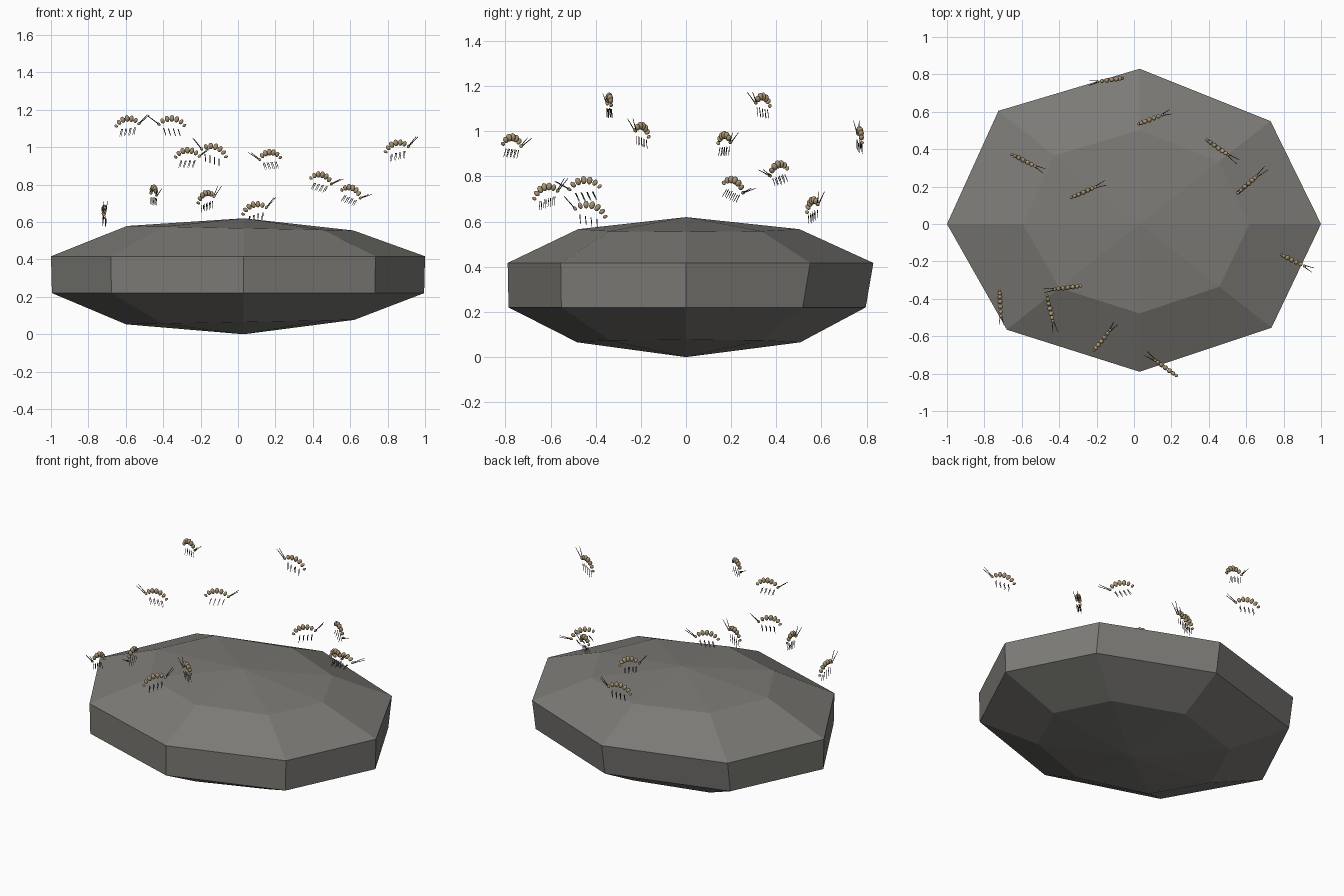
import bpy, bmesh, math
from mathutils import Vector, Matrix

cube = bpy.data.objects.get("Cube")
if cube:
    bpy.data.objects.remove(cube)


def material(name, color):
    mat = bpy.data.materials.new(name)
    mat.use_nodes = True
    mat.diffuse_color = (*color, 1)
    mat.node_tree.nodes["Principled BSDF"].inputs["Base Color"].default_value = (*color, 1)
    return mat


stone = material("grey stone", (0.20, 0.195, 0.18))
shell = material("tan shell", (0.40, 0.30, 0.17))
dark = material("dark limb", (0.05, 0.04, 0.03))


def finish_mesh(bm, name, mat):
    mesh = bpy.data.meshes.new(name)
    bm.to_mesh(mesh)
    bm.free()
    mesh.materials.append(mat)
    return mesh


def place(name, mesh, matrix=Matrix()):
    obj = bpy.data.objects.new(name, mesh)
    bpy.context.collection.objects.link(obj)
    obj.matrix_world = matrix
    return obj


# Boulder: an uneven octagon stacked in four rings between two poles
outline = [(1, 0), (0.73, 0.55), (0.03, 0.83), (-0.725, 0.605),
           (-1, 0), (-0.68, -0.565), (0.03, -0.79), (0.735, -0.555)]
levels = [(0.61, 0.065), (0.995, 0.22), (1, 0.417), (0.605, 0.567)]
bm = bmesh.new()
rings = []
for scale, z in levels:
    tilt = 0.012 if z < 0.1 else -0.012 if z > 0.5 else 0
    ring = []
    for x, y in outline:
        if z == 0.22 and y > 0.5:
            y -= 0.03
        cx = 0.03 * (1 - scale)
        ring.append(bm.verts.new((cx + x * scale, y * scale, z + tilt * x)))
    rings.append(ring)
bottom = bm.verts.new((0.03, 0, 0))
top = bm.verts.new((0.03, 0, 0.62))
for i in range(8):
    j = (i + 1) % 8
    for low, high in zip(rings, rings[1:]):
        bm.faces.new((low[i], low[j], high[j], high[i]))
    bm.faces.new((bottom, rings[0][j], rings[0][i]))
    bm.faces.new((top, rings[-1][i], rings[-1][j]))
place("boulder", finish_mesh(bm, "boulder", stone))


def add_rod(bm, start, end, radius):
    start, end = Vector(start), Vector(end)
    way = end - start
    turn = way.to_track_quat("Z", "Y").to_matrix().to_4x4()
    bmesh.ops.create_cone(bm, segments=5, radius1=radius, radius2=radius * 0.5,
                          depth=way.length, cap_ends=True,
                          matrix=Matrix.Translation((start + end) / 2) @ turn)


# Shrimp body: a row of beads along an arch, smaller at both ends
bm = bmesh.new()
for i in range(7):
    t = (i - 3) / 3
    angle = t * math.radians(52)
    size = 1 - 0.4 * t * t
    center = Vector((0.088 * math.sin(angle), 0, 0.088 * (math.cos(angle) - 0.616)))
    bmesh.ops.create_uvsphere(
        bm, u_segments=10, v_segments=8, radius=1,
        matrix=Matrix.Translation(center) @ Matrix.Rotation(angle, 4, "Y")
        @ Matrix.Diagonal((0.0125 * size, 0.014 * size, 0.018 * size, 1)))
for face in bm.faces:
    face.smooth = True
body = finish_mesh(bm, "shrimp_body", shell)

# Shrimp legs: four swept-back pairs hanging under the body
bm = bmesh.new()
for i in range(4):
    x = -0.036 + i * 0.026
    for side in (-1, 1):
        add_rod(bm, (x, side * 0.006, -0.02), (x - 0.014, side * 0.008, -0.058), 0.002)
legs = finish_mesh(bm, "shrimp_legs", dark)

# Shrimp feelers: two thin rods raised in front of the head
bm = bmesh.new()
for side in (-1, 1):
    add_rod(bm, (0.07, side * 0.004, 0), (0.13, side * 0.013, 0.04), 0.0025)
feelers = finish_mesh(bm, "shrimp_feelers", dark)

# Swarm: position, heading and pitch of each shrimp
swarm = [(-0.13, 0.77, 0.97, 188, 18), (0.09, 0.56, 0.66, 21, 15),
         (-0.59, 0.34, 1.12, -27, 6), (0.445, 0.41, 0.82, -35, -13),
         (0.605, 0.21, 0.75, 41, -18), (-0.27, 0.17, 0.95, 23, 2),
         (0.85, -0.195, 0.99, -26, 12), (-0.355, -0.34, 1.12, 187, 3),
         (-0.45, -0.45, 0.75, -77, -5), (-0.715, -0.425, 0.64, -87, 15),
         (-0.17, -0.62, 0.72, 51, 15), (0.17, -0.77, 0.94, 144, -4)]
for n, (x, y, z, heading, pitch) in enumerate(swarm, 1):
    pose = (Matrix.Translation((x, y, z))
            @ Matrix.Rotation(math.radians(heading), 4, "Z")
            @ Matrix.Rotation(math.radians(-pitch), 4, "Y"))
    for mesh in (body, legs, feelers):
        place(f"{mesh.name}_{n}", mesh, pose)
